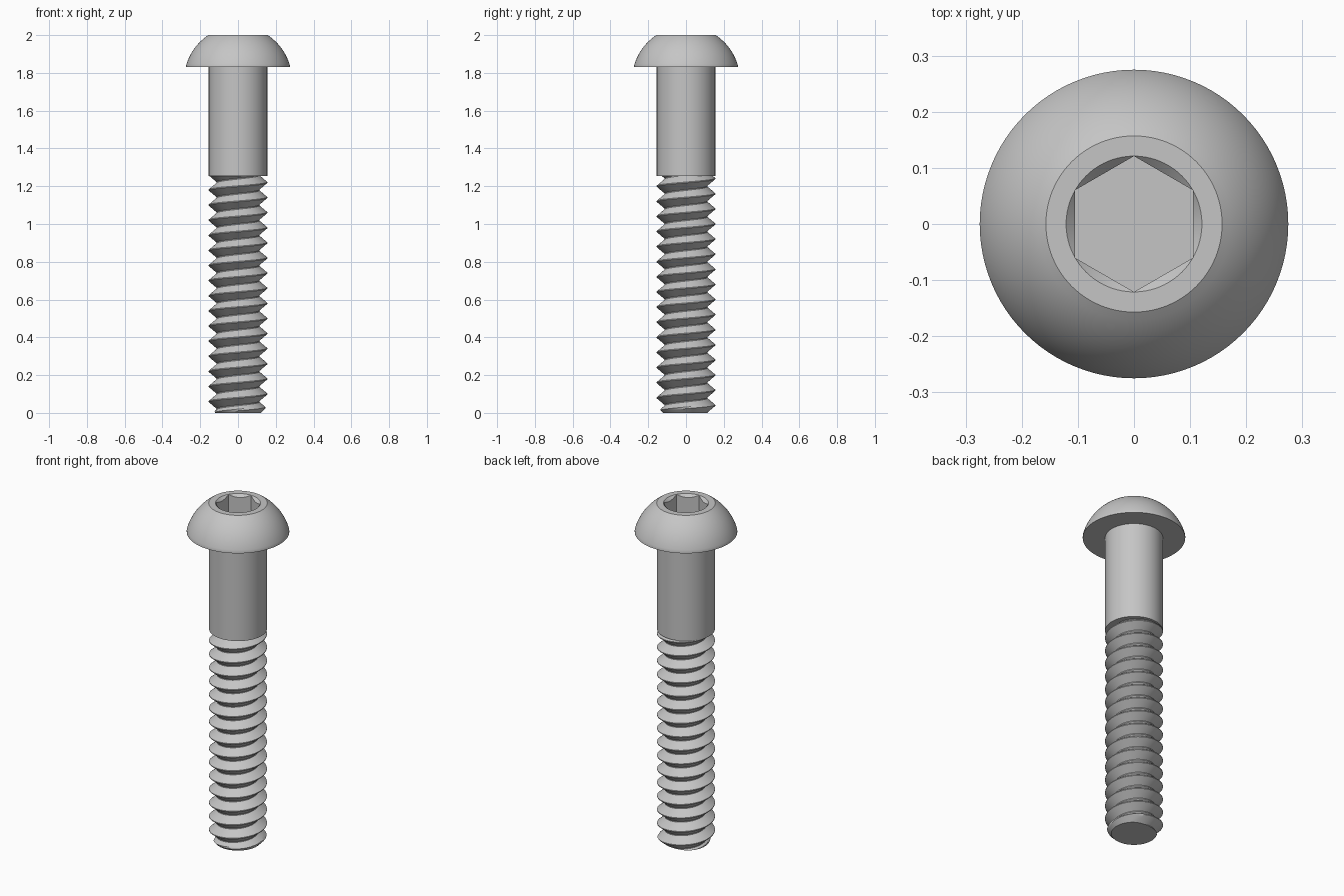
import bpy, bmesh
from math import sin, cos, pi, sqrt

cube = bpy.data.objects.get("Cube")
if cube:
    bpy.data.objects.remove(cube, do_unlink=True)

steel = bpy.data.materials.new("plain grey steel")
steel.use_nodes = True
GREY = (0.56, 0.56, 0.56, 1)
steel.diffuse_color = GREY
steel.node_tree.nodes["Principled BSDF"].inputs["Base Color"].default_value = GREY

SHANK_R, ROOT_R, END_R = 0.155, 0.113, 0.122
HEAD_R, TOP_R, HEAD_Z, TOP_Z = 0.275, 0.157, 1.83, 2.0
THREAD_TOP, PITCH, CREST_Z = 1.255, 0.08, 0.02
SOCKET_R, SOCKET_DEPTH = 0.121, 0.105
SEGMENTS = 96


def finish(bm, name):
    bmesh.ops.recalc_face_normals(bm, faces=bm.faces)
    mesh = bpy.data.meshes.new(name)
    bm.to_mesh(mesh)
    bm.free()
    mesh.materials.append(steel)
    obj = bpy.data.objects.new(name, mesh)
    bpy.context.collection.objects.link(obj)
    return obj


def activate(obj):
    bpy.ops.object.select_all(action='DESELECT')
    obj.select_set(True)
    bpy.context.view_layer.objects.active = obj


def smooth(obj):
    activate(obj)
    bpy.ops.object.shade_smooth_by_angle(angle=pi / 6)


def lathe(name, profile, sides=SEGMENTS):
    """Closed solid of revolution; profile runs bottom to top as (radius, z)."""
    bm = bmesh.new()
    rings = []
    for r, z in profile:
        angles = [pi / 2 + 2 * pi * i / sides for i in range(sides)]
        rings.append([bm.verts.new((r * cos(a), r * sin(a), z)) for a in angles])
    for low, high in zip(rings, rings[1:]):
        for i in range(sides):
            k = (i + 1) % sides
            bm.faces.new((low[i], low[k], high[k], high[i]))
    bm.faces.new(rings[0])
    bm.faces.new(rings[-1])
    return finish(bm, name)


def cut(obj, cutter):
    cutter.hide_render = True
    mod = obj.modifiers.new("cut", 'BOOLEAN')
    mod.operation = 'DIFFERENCE'
    mod.solver = 'EXACT'
    mod.object = cutter
    activate(obj)
    bpy.ops.object.modifier_apply(modifier=mod.name)
    bpy.data.objects.remove(cutter, do_unlink=True)


# Domed head: short straight rim, then a spherical arc up to the flat top
rim_z = HEAD_Z + 0.008
rise = TOP_Z - rim_z
drop = (HEAD_R**2 - TOP_R**2 - rise**2) / (2 * rise)
ball_r = sqrt(HEAD_R**2 + drop**2)
dome = [(HEAD_R, HEAD_Z)]
for i in range(17):
    z = rise * i / 16
    dome.append((sqrt(ball_r**2 - (z + drop)**2), rim_z + z))
head = lathe("head", dome)

# Hex socket with a conical lead-in
cut(head, lathe("hex_cutter", [(SOCKET_R, TOP_Z - SOCKET_DEPTH), (SOCKET_R, TOP_Z + 0.1)], 6))
cone = [(SOCKET_R - 0.03, TOP_Z - 0.03), (SOCKET_R, TOP_Z), (SOCKET_R, TOP_Z + 0.1)]
cut(head, lathe("lead_in_cutter", cone))
smooth(head)

# Plain shank
smooth(lathe("shank", [(SHANK_R, THREAD_TOP), (SHANK_R, HEAD_Z + 0.01)]))


# Right-hand helical thread, trimmed flat at both ends and chamfered at the tip
def thread_radius(phase):
    """Radius across one pitch; phase 0 is the crest, 0.5 the root."""
    off = abs((phase + 0.5) % 1 - 0.5) * 2
    t = min(max((off - 0.06) / 0.88, 0), 1)
    return SHANK_R + (ROOT_R - SHANK_R) * t


bm = bmesh.new()
phases = [0, 0.03, 0.14, 0.25, 0.36, 0.47, 0.53, 0.64, 0.75, 0.86, 0.97, 1]
previous = None
turns = int(THREAD_TOP / PITCH) + 4
for s in range(turns * SEGMENTS + 1):
    a = 2 * pi * s / SEGMENTS
    row = []
    for p in phases:
        z = CREST_Z + PITCH * (s / SEGMENTS - 2 + p)
        z = min(max(z, 0), THREAD_TOP)
        r = thread_radius((z - CREST_Z) / PITCH - s / SEGMENTS)
        r = min(r, END_R + z)
        row.append(bm.verts.new((r * cos(a), r * sin(a), z)))
    if previous:
        for j in range(len(phases) - 1):
            quad = (previous[j], row[j], row[j + 1], previous[j + 1])
            if max(v.co.z for v in quad) - min(v.co.z for v in quad) > 1e-6:
                bm.faces.new(quad)
    previous = row
bmesh.ops.remove_doubles(bm, verts=bm.verts, dist=1e-5)
bmesh.ops.delete(bm, geom=[v for v in bm.verts if not v.link_faces], context='VERTS')

# Flat tip and a closed top under the shank
bmesh.ops.holes_fill(bm, edges=[e for e in bm.edges if e.is_boundary], sides=0)
smooth(finish(bm, "thread"))
